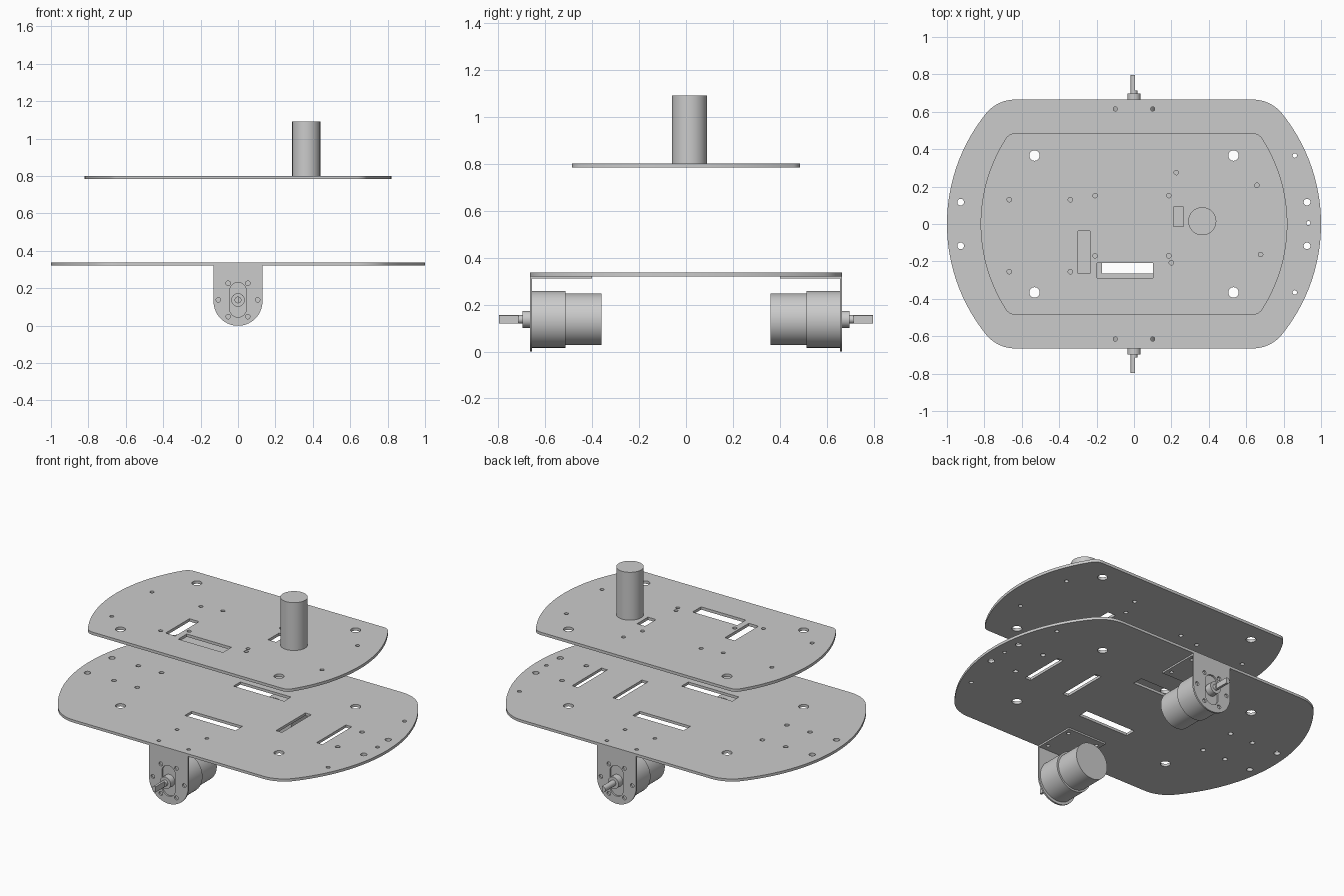
import bpy, bmesh
from math import sin, cos, pi, atan2, sqrt, radians
from mathutils import Matrix

if "Cube" in bpy.data.objects:
    bpy.data.objects.remove(bpy.data.objects["Cube"])


def arc(cx, cy, r, a0, a1, n):
    return [(cx + r * cos(a0 + (a1 - a0) * i / n), cy + r * sin(a0 + (a1 - a0) * i / n)) for i in range(n + 1)]


def circle(x, y, r, n=28):
    return arc(x, y, r, 0, 2 * pi, n)[:-1]


def rect(x0, x1, y0, y1):
    return [(x0, y0), (x1, y0), (x1, y1), (x0, y1)]


def deck_outline(w, h, big, small):
    # bowed ends blended into straight sides by tangent corner arcs
    bx = w - big
    cx = bx + sqrt((big - small) ** 2 - (h - small) ** 2)
    a = atan2(h - small, cx - bx)
    q = arc(cx, h - small, small, pi / 2, a, 12) + arc(bx, 0, big, a, 0, 20)[1:]
    right = q + [(x, -y) for x, y in reversed(q[:-1])]
    return right + [(-x, y) for x, y in reversed(right)]


def smooth(ob):
    bpy.ops.object.select_all(action='DESELECT')
    ob.select_set(True)
    bpy.context.view_layer.objects.active = ob
    bpy.ops.object.shade_smooth_by_angle(angle=radians(30))


def sheet(name, loops, thick, matrix):
    # filled 2D outline with holes, extruded to a thickness and welded
    cu = bpy.data.curves.new(name, 'CURVE')
    cu.dimensions, cu.fill_mode, cu.extrude = '2D', 'BOTH', thick / 2
    for pts in loops:
        s = cu.splines.new('POLY')
        s.points.add(len(pts) - 1)
        for p, (x, y) in zip(s.points, pts):
            p.co = (x, y, 0, 1)
        s.use_cyclic_u = True
    tmp = bpy.data.objects.new(name + "_outline", cu)
    bpy.context.collection.objects.link(tmp)
    dg = bpy.context.evaluated_depsgraph_get()
    me = bpy.data.meshes.new_from_object(tmp.evaluated_get(dg))
    bpy.data.objects.remove(tmp)
    bm = bmesh.new()
    bm.from_mesh(me)
    bmesh.ops.remove_doubles(bm, verts=bm.verts, dist=1e-5)
    bm.transform(matrix)
    bmesh.ops.recalc_face_normals(bm, faces=bm.faces)
    bm.to_mesh(me)
    bm.free()
    ob = bpy.data.objects.new(name, me)
    bpy.context.collection.objects.link(ob)
    smooth(ob)
    return ob


def at(z):
    return Matrix.Translation((0, 0, z))


def upright(y, z=0):
    return Matrix.Translation((0, y, z)) @ Matrix.Rotation(pi / 2, 4, 'X')


signs = (-1, 1)
corners = [circle(sx * 0.532, sy * 0.366, 0.028) for sx in signs for sy in signs]
mounts = [(sx * 0.1, y) for sx in signs for y in (0.44, 0.615)]

# lower deck
low = [deck_outline(1.0, 0.665, 0.94, 0.2)] + corners
low += [rect(-0.17, 0.17, -0.265, -0.2), rect(-0.17, 0.17, 0.2, 0.265),
        rect(0.353, 0.393, -0.14, 0.14), rect(0.625, 0.665, -0.14, 0.14)]
for s in signs:
    low += [circle(x, s * 0.117, 0.018) for x in (-0.927, 0.925)]
    low += [circle(x, s * 0.117, 0.014) for x in (-0.75, -0.594, 0.75)]
    low += [circle(0.86, s * 0.366, 0.012)]
    low += [circle(x, s * y, 0.011) for x, y in mounts]
low.append(circle(0.932, 0.005, 0.011))
sheet("lower_deck", low, 0.016, at(0.328))

# upper deck
top = [deck_outline(0.82, 0.485, 0.844, 0.06)] + corners
top += [rect(-0.3, -0.235, -0.265, -0.037), rect(-0.198, 0.102, -0.29, -0.208),
        rect(0.21, 0.264, -0.013, 0.092)]
small = [(x, y) for x in (-0.667, -0.34) for y in (-0.255, 0.13)]
small += [(x, y) for x in (-0.208, 0.186) for y in (-0.17, 0.152)]
small += [(0.2, -0.207), (0.226, 0.275), (0.657, 0.207), (0.677, -0.163)]
top += [circle(x, y, 0.012) for x, y in small]
sheet("upper_deck", top, 0.017, at(0.7915))

# sensor post
sheet("sensor_post", [circle(0.365, 0.015, 0.075, 48)], 0.29, at(0.945))

# motors with brackets, one on each side
axis = 0.137
for side, s in (("front", -1), ("back", 1)):
    plate = [arc(0, 0.13, 0.131, pi, 2 * pi, 28) + [(0.131, 0.32), (-0.131, 0.32)]]
    plate.append(arc(0, 0.185, 0.045, 0, pi, 14) + arc(0, 0.09, 0.045, pi, 2 * pi, 14))
    plate += [circle(0.105 * cos(k * pi / 3), axis + 0.103 * sin(k * pi / 3), 0.012, 20) for k in range(6)]
    sheet(side + "_bracket_plate", plate, 0.01, upright(s * 0.66))

    flange = [rect(-0.131, 0.131, *sorted((s * 0.4, s * 0.665)))]
    flange += [circle(x, s * y, 0.011) for x, y in mounts]
    sheet(side + "_bracket_flange", flange, 0.01, at(0.315))

    flat = arc(0, 0, 0.018, radians(70), radians(290), 20)
    for part, outline, y0, y1 in (
            ("motor_body", circle(0, 0, 0.11, 64), 0.36, 0.515),
            ("gearbox", circle(0, 0, 0.121, 64), 0.513, 0.655),
            ("shaft_boss", circle(0, 0, 0.036, 32), 0.65, 0.697),
            ("shaft_base", circle(0, 0, 0.018, 24), 0.69, 0.714),
            ("shaft_tip", flat, 0.71, 0.797)):
        sheet(side + "_" + part, [outline], y1 - y0, upright(s * (y0 + y1) / 2, axis))
